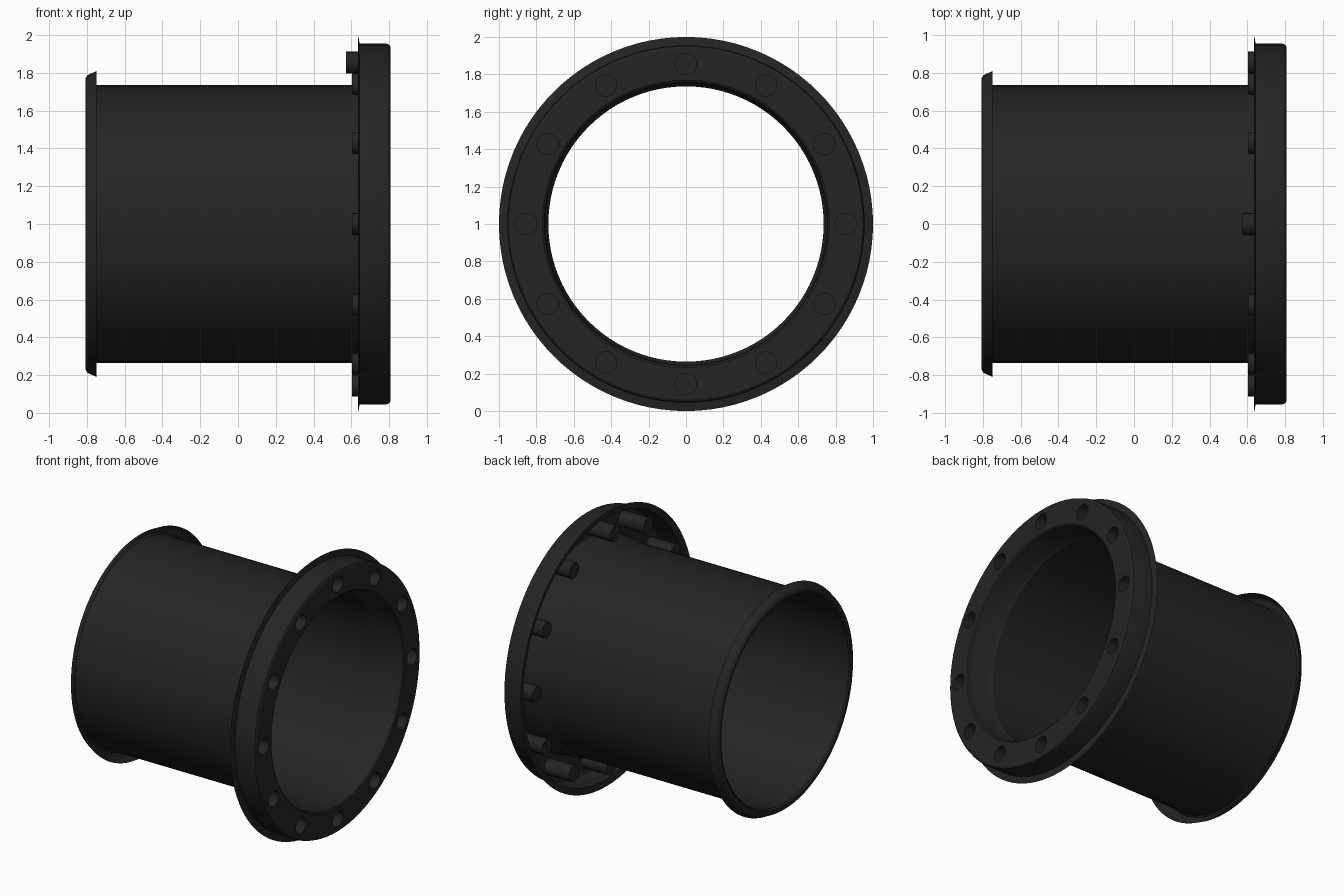
import bpy, bmesh
from math import sin, cos, tau, radians

if "Cube" in bpy.data.objects:
    bpy.data.objects.remove(bpy.data.objects["Cube"])

SEG = 96      # sides of the large rings
BOLT_SEG = 24
ZC = 1.0      # height of the pipe axis

mat = bpy.data.materials.new("black_metal")
mat.diffuse_color = (0.018, 0.018, 0.018, 1)
mat.use_nodes = True
mat.node_tree.nodes["Principled BSDF"].inputs["Base Color"].default_value = mat.diffuse_color


def finish(bm, name):
    bmesh.ops.remove_doubles(bm, verts=bm.verts, dist=1e-5)
    me = bpy.data.meshes.new(name)
    bm.to_mesh(me)
    bm.free()
    me.materials.append(mat)
    ob = bpy.data.objects.new(name, me)
    bpy.context.collection.objects.link(ob)
    bpy.ops.object.select_all(action='DESELECT')
    ob.select_set(True)
    bpy.context.view_layer.objects.active = ob
    bpy.ops.object.shade_smooth_by_angle(angle=radians(30))
    return ob


def ring(bm, x, r, n, cy=0.0, cz=ZC):
    return [bm.verts.new((x, cy + r * cos(tau * j / n), cz + r * sin(tau * j / n)))
            for j in range(n)]


def lathe(bm, profile, n, cy=0.0, cz=ZC):
    """Spin (x, radius) points about an axis parallel to x."""
    rows = [ring(bm, x, r, n, cy, cz) for x, r in profile]
    for a, b in zip(rows, rows[1:]):
        for j in range(n):
            k = (j + 1) % n
            bm.faces.new((a[j], a[k], b[k], b[j]))


def turned(name, profile):
    bm = bmesh.new()
    lathe(bm, profile, SEG)
    return finish(bm, name)


# Main thin-walled pipe
turned("pipe", [(-0.80, 0.736), (0.61, 0.736)])

# Folded collar on the left end
turned("end_collar", [(-0.75, 0.736), (-0.795, 0.738), (-0.807, 0.75), (-0.807, 0.772),
                      (-0.797, 0.787), (-0.75, 0.81)])

# Flange: flared back lip and outer rim, then the bore
turned("flange_rim", [(0.635, 1.0), (0.644, 0.955), (0.785, 0.955),
                      (0.80, 0.950), (0.807, 0.938)])
turned("flange_bore", [(0.807, 0.768), (0.80, 0.758), (0.785, 0.754),
                       (0.63, 0.748), (0.61, 0.736)])

# Bolt positions around the flange
bolts = [(0.855 * cos(tau * i / 12), ZC + 0.855 * sin(tau * i / 12)) for i in range(12)]

# Flange face with twelve round openings
bm = bmesh.new()
loops = [ring(bm, 0.807, 0.938, SEG), ring(bm, 0.807, 0.768, SEG)]
loops += [ring(bm, 0.807, 0.057, BOLT_SEG, y, z) for y, z in bolts]
edges = [bm.edges.new((lp[j], lp[(j + 1) % len(lp)])) for lp in loops for j in range(len(lp))]
bmesh.ops.triangle_fill(bm, use_beauty=True, edges=edges, normal=(1, 0, 0))
for f in bm.faces:
    f.normal_update()
    if f.normal.x < 0:
        f.normal_flip()
finish(bm, "flange_face")

# Bolt sockets: hollow from the front, capped at the back; the top one is longer
for i, (y, z) in enumerate(bolts):
    back = 0.572 if i == 3 else 0.604
    bm = bmesh.new()
    lathe(bm, [(back, 0.0), (back, 0.057), (0.807, 0.057)], BOLT_SEG, y, z)
    finish(bm, f"bolt_socket_{i + 1:02d}")
